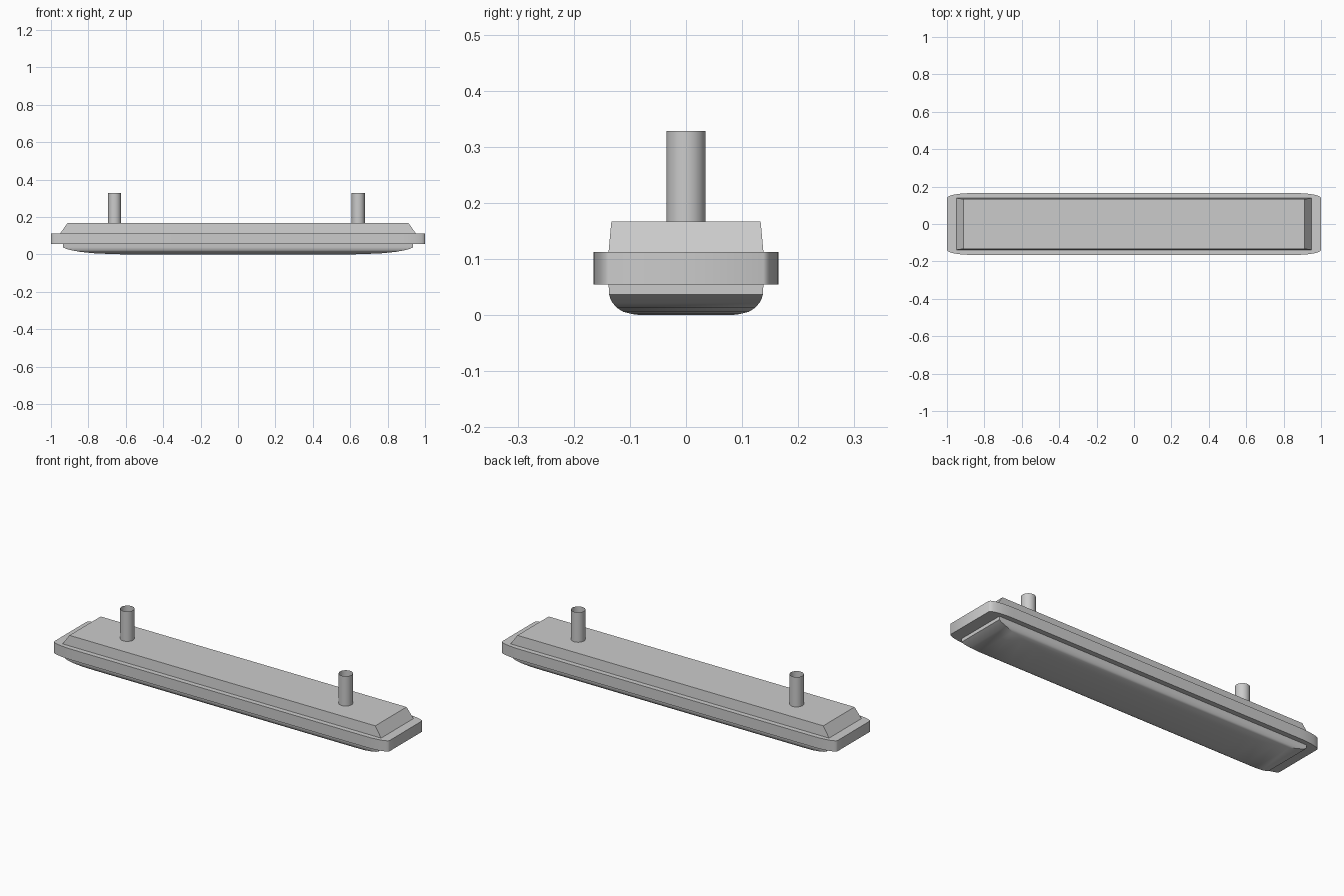
import bpy, bmesh, math

if "Cube" in bpy.data.objects:
    bpy.data.objects.remove(bpy.data.objects["Cube"])


def rect(hx, hy):
    return [(-hx, -hy), (hx, -hy), (hx, hy), (-hx, hy)]


def soft_rect(hx, hy, rx, ry, n=6):
    # rectangle with elliptical corners
    pts = []
    for q, (sx, sy) in enumerate([(1, 1), (-1, 1), (-1, -1), (1, -1)]):
        for i in range(n + 1):
            a = math.pi / 2 * (q + i / n)
            pts.append((sx * (hx - rx) + rx * math.cos(a),
                        sy * (hy - ry) + ry * math.sin(a)))
    return pts


def circle(cx, r, n=24):
    return [(cx + r * math.cos(2 * math.pi * i / n), r * math.sin(2 * math.pi * i / n))
            for i in range(n)]


def loft(name, levels, caps=True, smooth=None):
    # skin a stack of outlines, given as (z, outline) from bottom to top
    bm = bmesh.new()
    rings = [[bm.verts.new((x, y, z)) for x, y in pts] for z, pts in levels]
    for low, high in zip(rings, rings[1:]):
        n = len(low)
        for i in range(n):
            j = (i + 1) % n
            bm.faces.new((low[i], low[j], high[j], high[i]))
    if caps:
        bm.faces.new(rings[0][::-1])
        bm.faces.new(rings[-1])
    me = bpy.data.meshes.new(name)
    bm.to_mesh(me)
    bm.free()
    ob = bpy.data.objects.new(name, me)
    bpy.context.collection.objects.link(ob)
    if smooth:
        bpy.ops.object.select_all(action='DESELECT')
        ob.select_set(True)
        bpy.context.view_layer.objects.active = ob
        bpy.ops.object.shade_smooth_by_angle(angle=math.radians(smooth))
    return ob


# Rounded lower pad
pad = [(0, .60, .08), (.002, .68, .096), (.006, .77, .112), (.013, .84, .123),
       (.022, .89, .131), (.03, .92, .135), (.037, .935, .137), (.055, .935, .138)]
loft("lower_pad", [(z, rect(x, y)) for z, x, y in pad], smooth=35)

# Flange with softened corners
outline = soft_rect(1.0, .165, .13, .027)
loft("flange", [(.055, outline), (.113, outline)], smooth=40)

# Bevelled upper plate
loft("upper_plate", [(.113, rect(.95, .138)), (.167, rect(.912, .133))])

# Open tubular pins
for side, x in (("left", -.66), ("right", .643)):
    ring = circle(x, .035)
    loft(side + "_pin", [(.167, ring), (.328, ring)], caps=False, smooth=40)
